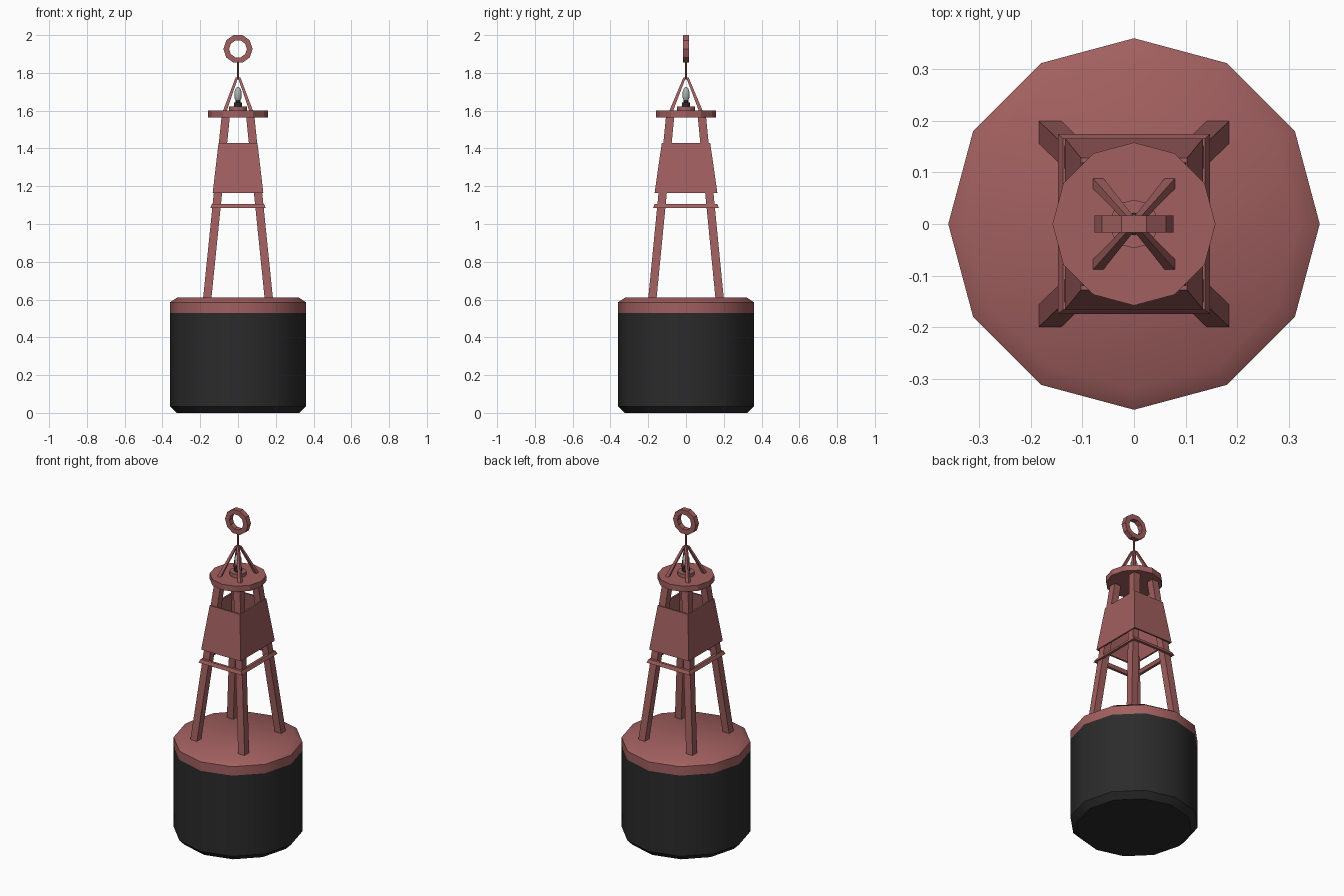
import bpy, bmesh, math

cube = bpy.data.objects.get("Cube")
if cube:
    bpy.data.objects.remove(cube, do_unlink=True)


def material(name, rgb):
    m = bpy.data.materials.new(name)
    m.use_nodes = True
    m.diffuse_color = (*rgb, 1)
    m.node_tree.nodes["Principled BSDF"].inputs["Base Color"].default_value = (*rgb, 1)
    return m


RED = material("faded red paint", (0.36, 0.115, 0.115))
BLACK = material("black rubber", (0.024, 0.024, 0.024))
GLASS = material("pale lamp glass", (0.42, 0.47, 0.43))


def loft(name, rings, mats, closed=False, smooth=None):
    """Skin a list of matching point rings; cap the ends or join last to first."""
    bm = bmesh.new()
    loops = [[bm.verts.new(p) for p in ring] for ring in rings]
    pairs = list(zip(loops, loops[1:]))
    if closed:
        pairs.append((loops[-1], loops[0]))
    else:
        bm.faces.new(loops[0])
        bm.faces.new(loops[-1])
    for a, b in pairs:
        n = len(a)
        for i in range(n):
            j = (i + 1) % n
            bm.faces.new((a[i], a[j], b[j], b[i]))
    bmesh.ops.recalc_face_normals(bm, faces=bm.faces)
    mesh = bpy.data.meshes.new(name)
    bm.to_mesh(mesh)
    bm.free()
    for m in mats:
        mesh.materials.append(m)
    obj = bpy.data.objects.new(name, mesh)
    bpy.context.collection.objects.link(obj)
    if smooth:
        bpy.ops.object.select_all(action='DESELECT')
        obj.select_set(True)
        bpy.context.view_layer.objects.active = obj
        bpy.ops.object.shade_smooth_by_angle(angle=math.radians(smooth))
    return obj


def circle(r, z, n):
    return [(r * math.cos(math.tau * i / n), r * math.sin(math.tau * i / n), z)
            for i in range(n)]


def lathe(name, profile, mats, n=12, smooth=None):
    return loft(name, [circle(r, z, n) for r, z in profile], mats, smooth=smooth)


def box_ring(x0, x1, y0, y1, z):
    return [(x0, y0, z), (x1, y0, z), (x1, y1, z), (x0, y1, z)]


def sleeve(name, bottom, top, wall):
    """Open rectangular tapered tube; bottom and top are (half x, half y, z)."""
    rings = []
    for (x, y, z), inset in ((bottom, 0), (top, 0), (top, wall), (bottom, wall)):
        a, b = x - inset, y - inset
        rings.append(box_ring(-a, a, -b, b, z))
    return loft(name, rings, [RED], closed=True)


def four_struts(name, low, high):
    """Slanted square bars in all four corners; low and high are (x, y, z, width)."""
    for sx, side in ((1, "left"), (-1, "right")):
        for sy, end in ((1, "back"), (-1, "front")):
            rings = [box_ring(sx * (x - w), sx * x, sy * (y - w), sy * y, z)
                     for x, y, z, w in (low, high)]
            loft(f"{name}_{end}_{side}", rings, [RED])


# Floating hull, black with a red deck band
hull = lathe("float_hull", [(0.325, 0), (0.36, 0.035), (0.36, 0.53), (0.36, 0.585),
                            (0.32, 0.612)], [BLACK, RED], smooth=40)
for face in hull.data.polygons:
    face.material_index = int(face.center.z > 0.53)

# Tower legs, brace frame and panelled box
four_struts("tower_leg", (0.185, 0.2, 0.605, 0.044), (0.087, 0.106, 1.57, 0.044))
sleeve("brace_frame", (0.147, 0.174, 1.085), (0.138, 0.166, 1.105), 0.016)
sleeve("tower_panels", (0.134, 0.166, 1.165), (0.103, 0.128, 1.43), 0.01)

# Lamp platform
lathe("lamp_platform", [(0.158, 1.565), (0.158, 1.6)], [RED])
lathe("lamp_base", [(0.047, 1.6), (0.047, 1.622)], [RED])
lathe("lamp_socket", [(0.022, 1.622), (0.022, 1.643), (0.012, 1.645), (0.012, 1.657)], [BLACK])
lathe("lamp_bulb", [(0.01, 1.652), (0.019, 1.668), (0.019, 1.7), (0.013, 1.716),
                    (0.005, 1.724)], [GLASS], n=10, smooth=50)

# Lifting frame and mast
four_struts("lifting_strut", (0.079, 0.088, 1.6, 0.02), (0.013, 0.014, 1.775, 0.013))
lathe("mast", [(0.005, 1.765), (0.005, 1.862)], [RED], n=8)

# Lifting ring, square in section
ring = []
for i in range(10):
    c, s = math.cos(math.tau * i / 10), math.sin(math.tau * i / 10)
    ring.append([(r * c, y, 1.927 + r * s)
                 for r, y in ((0.077, -0.016), (0.077, 0.016), (0.047, 0.016), (0.047, -0.016))])
loft("lifting_ring", ring, [RED], closed=True)
